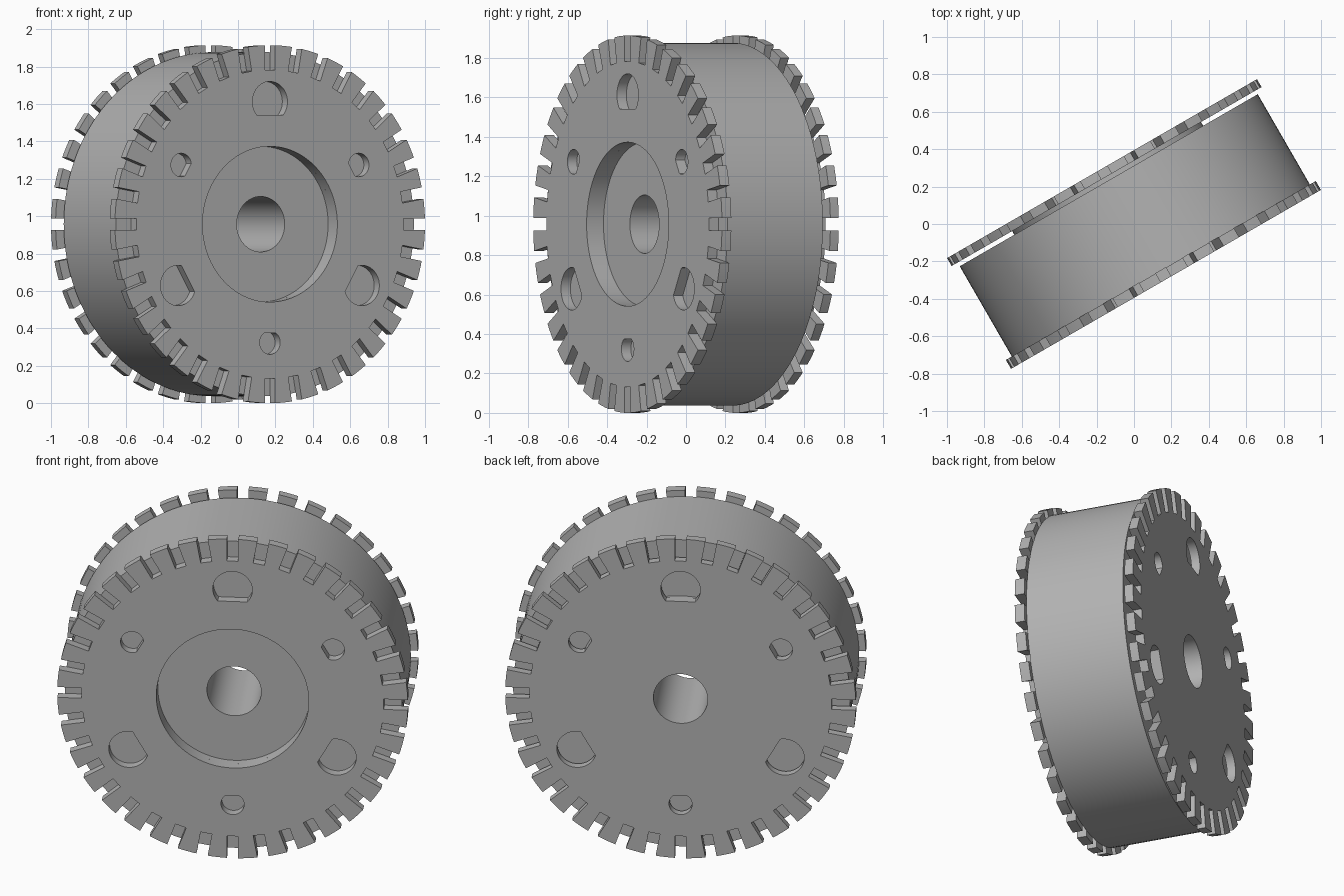
import bpy, bmesh, math
from mathutils import Matrix, Vector

cube = bpy.data.objects.get("Cube")
if cube:
    bpy.data.objects.remove(cube)

R_TIP, R_ROOT, SLOT, TEETH = 0.957, 0.825, 0.031, 36
R_DRUM, R_HUB, R_RECESS, R_BORE = 0.92, 0.583, 0.416, 0.148
HALF = 0.342
PLACE = (Matrix.Translation((0, 0, R_TIP)) @ Matrix.Rotation(math.radians(30), 4, 'Z')
         @ Matrix.Rotation(math.radians(90), 4, 'X'))

grey = bpy.data.materials.new("plain grey")
grey.use_nodes = True
grey.diffuse_color = (0.45, 0.45, 0.45, 1)
grey.node_tree.nodes["Principled BSDF"].inputs["Base Color"].default_value = grey.diffuse_color


def finish(name, bm):
    bmesh.ops.recalc_face_normals(bm, faces=bm.faces)
    mesh = bpy.data.meshes.new(name)
    bm.to_mesh(mesh)
    bm.free()
    mesh.materials.append(grey)
    obj = bpy.data.objects.new(name, mesh)
    obj.matrix_world = PLACE
    bpy.context.collection.objects.link(obj)
    return obj


def prism(bm, outline, z0, z1):
    face = bm.faces.new([bm.verts.new((x, y, z0)) for x, y in outline])
    new = bmesh.ops.extrude_face_region(bm, geom=[face])["geom"]
    top = [v for v in new if isinstance(v, bmesh.types.BMVert)]
    bmesh.ops.translate(bm, verts=top, vec=(0, 0, z1 - z0))
    # extruding keeps the first face as the bottom cap
    if not face.is_valid:
        bm.faces.new([v for v in bm.verts if v.co.z == z0])


def turn(points, angle):
    c, s = math.cos(angle), math.sin(angle)
    return [(x * c - y * s, x * s + y * c) for x, y in points]


def circle(radius, n=64):
    return [(radius * math.cos(2 * math.pi * i / n), radius * math.sin(2 * math.pi * i / n))
            for i in range(n)]


def gear_outline():
    pitch = 2 * math.pi / TEETH
    edge = math.asin(SLOT / R_TIP)
    arc = [edge + (pitch - 2 * edge) * k / 4 for k in range(5)]
    unit = [(R_ROOT, -SLOT), (R_ROOT, SLOT)]
    unit += [(R_TIP * math.cos(a), R_TIP * math.sin(a)) for a in arc]
    return [p for i in range(TEETH) for p in turn(unit, i * pitch)]


def pocket(centre, radius, angle):
    # round hole with a flat on the side towards the axle
    pts = []
    for x, y in circle(radius, 48):
        p = (max(x + centre, R_HUB), y)
        if p[0] > R_HUB or abs(y) > radius * 0.4:
            pts.append(p)
    # keep only the two outermost points along the flat
    flat = [p for p in pts if p[0] == R_HUB]
    half = math.sqrt(max(radius ** 2 - (centre - R_HUB) ** 2, 0))
    pts = [p for p in pts if p not in flat] + [(R_HUB, half), (R_HUB, -half)]
    mid = Vector((centre, 0))
    pts.sort(key=lambda p: math.atan2(p[1] - mid.y, p[0] - mid.x))
    return turn(pts, angle)


def toothed_plate(name, z0, z1, opening):
    bm = bmesh.new()
    prism(bm, gear_outline(), z0, z1)
    plate = finish(name, bm)
    cut = bmesh.new()
    prism(cut, circle(opening, 96), z0 - 0.1, z1 + 0.1)
    for k in range(3):
        base = math.radians(120 * k)
        prism(cut, pocket(0.655, 0.108, base + math.radians(90)), z0 - 0.1, z1 + 0.1)
        prism(cut, pocket(0.633, 0.063, base + math.radians(30)), z0 - 0.1, z1 + 0.1)
    cutter = finish(name + "_cutter", cut)
    cutter.hide_render = True
    mod = plate.modifiers.new("holes", 'BOOLEAN')
    mod.operation = 'DIFFERENCE'
    mod.solver = 'EXACT'
    mod.object = cutter
    bpy.context.view_layer.objects.active = plate
    bpy.ops.object.modifier_apply(modifier=mod.name)
    bpy.data.objects.remove(cutter)
    return plate


def lathe(name, profile, steps=128):
    bm = bmesh.new()
    verts = [bm.verts.new((r, 0, z)) for r, z in profile]
    edges = [bm.edges.new((verts[i - 1], verts[i])) for i in range(len(verts))]
    bmesh.ops.spin(bm, geom=verts + edges, cent=(0, 0, 0), axis=(0, 0, 1),
                   angle=2 * math.pi, steps=steps, use_merge=True)
    bmesh.ops.remove_doubles(bm, verts=bm.verts, dist=0.0001)
    return finish(name, bm)


# Drum with bore, front recess and a narrow gap behind the rear plate
FRONT, BACK, BACK_PLATE = 0.287, -0.27, -0.293
drum = lathe("wheel_drum", [
    (R_BORE, BACK_PLATE), (R_HUB, BACK_PLATE), (R_HUB, BACK), (R_DRUM, BACK),
    (R_DRUM, FRONT), (R_RECESS, FRONT), (R_RECESS, 0.243), (R_BORE, 0.243)])

# Slotted plates on both ends
front_plate = toothed_plate("front_toothed_plate", FRONT, HALF, R_RECESS)
rear_plate = toothed_plate("rear_toothed_plate", -HALF, BACK_PLATE, R_BORE)

bpy.ops.object.select_all(action='DESELECT')
for obj in (drum, front_plate, rear_plate):
    obj.select_set(True)
bpy.context.view_layer.objects.active = drum
bpy.ops.object.shade_smooth_by_angle(angle=math.radians(25))
